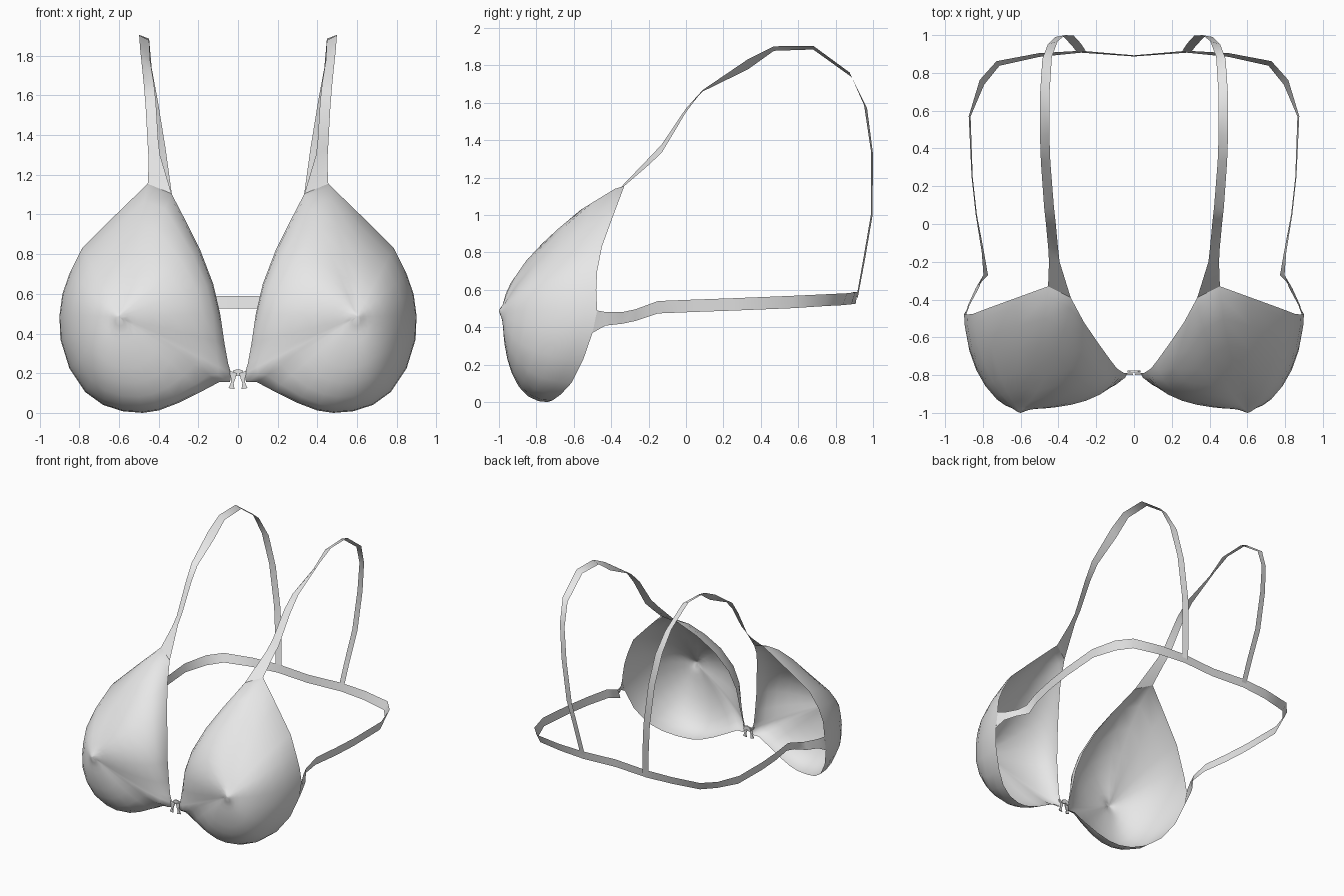
import bpy, bmesh, math
from mathutils import Vector

grey = bpy.data.materials.new("light_grey_fabric")
grey.diffuse_color = (0.8, 0.8, 0.8, 1)


def make(name, verts, faces, angle=180):
    """Mesh object mirrored across x = 0."""
    me = bpy.data.meshes.new(name)
    me.from_pydata([tuple(v) for v in verts], [], faces)
    me.materials.append(grey)
    bm = bmesh.new()
    bm.from_mesh(me)
    bmesh.ops.recalc_face_normals(bm, faces=bm.faces)
    bm.to_mesh(me)
    bm.free()
    ob = bpy.data.objects.new(name, me)
    bpy.context.collection.objects.link(ob)
    mod = ob.modifiers.new("mirror", 'MIRROR')
    mod.use_clip = True
    bpy.ops.object.select_all(action='DESELECT')
    ob.select_set(True)
    bpy.context.view_layer.objects.active = ob
    bpy.ops.object.shade_smooth_by_angle(angle=math.radians(angle))
    return ob


def strip(name, rows):
    """Flat ribbon: each row is a centre and a half-width vector."""
    verts = []
    for x, y, z, a, b, c in rows:
        p, w = Vector((x, y, z)), Vector((a, b, c))
        verts += [p - w, p + w]
    faces = [(2*i, 2*i+1, 2*i+3, 2*i+2) for i in range(len(rows) - 1)]
    return make(name, verts, faces, 70)


# Cup: open shell swept from the rim to the apex with a bulged profile
rim = [(.335, -.39, 1.105), (.265, -.52, .97), (.19, -.63, .82), (.125, -.72, .65),
       (.09, -.765, .50), (.068, -.78, .35), (.05, -.79, .25), (.035, -.79, .20),
       (.04, -.79, .155), (.095, -.79, .155), (.18, -.785, .11), (.30, -.77, .05),
       (.40, -.755, .012), (.48, -.74, .0), (.58, -.715, .008), (.68, -.67, .04),
       (.77, -.61, .105), (.85, -.55, .225), (.895, -.50, .37), (.90, -.475, .49),
       (.885, -.48, .60), (.85, -.475, .70), (.785, -.45, .83), (.62, -.39, .995),
       (.455, -.33, 1.155)]
apex = Vector((.60, -.98, .485))
levels = [.04, .08, .13, .2, .32, .45, .6, .75, .9, 1.0]
verts, n = [apex + Vector((0, -.02, 0))], len(rim)
for t in levels:
    for b in rim:
        b = Vector(b)
        dx, dz = b.x - apex.x, b.z - apex.z
        length = math.hypot(dx, dz)
        up, out = max(0, dz / length), max(0, dx / length)
        corner = math.atan2(-dz, -dx) - .5      # angle from the clasp corner
        p = 2.4 - up * up - .6 * out * out - .7 * math.exp(-(corner / .3) ** 2)
        r = math.sin(t * math.pi / 2) ** (2 / p)
        h = max(0, math.cos(t * math.pi / 2)) ** (2 / p)
        # long rays are rounded off near the apex so no ridge forms
        s = r * (min(length, .47) + max(0, length - .47) * r) / length
        bump = .02 * math.exp(-(s * length / .035) ** 2)
        verts.append((apex.x + dx * s, b.y + (apex.y - b.y) * h - bump, apex.z + dz * s))
faces = [(0, 1 + i, 1 + (i + 1) % n) for i in range(n)]
for k in range(len(levels) - 1):
    s = 1 + k * n
    for i in range(n):
        j = (i + 1) % n
        faces.append((s + i, s + j, s + n + j, s + n + i))
make("cup", verts, faces)

# Shoulder strap: over the shoulder and down to the back band
strip("shoulder_strap", [
    (.395, -.36, 1.13, .06, .03, .025), (.422, -.20, 1.285, .028, .0, -.018),
    (.428, -.13, 1.355, .026, 0, -.022), (.44, .0, 1.56, .026, 0, -.010),
    (.45, .09, 1.665, .026, 0, .004), (.468, .33, 1.805, .025, 0, .027),
    (.473, .47, 1.89, .025, 0, .012), (.473, .68, 1.895, .025, 0, .01),
    (.46, .88, 1.75, .025, -.005, .012), (.43, .96, 1.58, .026, -.008, .008),
    (.39, .995, 1.33, .026, -.005, .005), (.345, .993, 1.0, .026, -.004, .004),
    (.305, .95, .75, .025, -.004, .004), (.28, .915, .56, .024, -.003, .003)])

# Band: from the cup's side round to the middle of the back
strip("back_band", [
    (.897, -.488, .43, .002, .012, .06), (.875, -.43, .445, -.004, 0, .036),
    (.83, -.34, .45, -.008, 0, .031), (.785, -.27, .465, .012, 0, .031),
    (.80, -.15, .507, .006, 0, .033), (.835, .05, .515, .003, 0, .033),
    (.857, .25, .522, .003, 0, .033), (.87, .57, .535, .005, 0, .033),
    (.805, .75, .545, .012, .012, .032), (.72, .85, .55, .008, .012, .032),
    (.50, .895, .555, 0, .010, .032), (.28, .912, .557, 0, .005, .032),
    (0, .89, .557, 0, .003, .032)])


# Front clasp: small interlocking zigzag plates
def plate(name, outline, y0, y1):
    m = len(outline)
    v = [(x, y, z) for y in (y0, y1) for x, z in outline]
    f = [tuple(range(m)), tuple(range(2 * m - 1, m - 1, -1))]
    f += [(i, (i + 1) % m, m + (i + 1) % m, m + i) for i in range(m)]
    make(name, v, f, 20)


plate("clasp_hook", [(.014, .17), (.006, .20), (.05, .215), (.038, .19),
                     (.034, .155), (.048, .125), (.018, .12), (.022, .15)], -.80, -.792)
plate("clasp_loop", [(.0, .19), (.0, .22), (.022, .215), (.035, .19),
                     (.02, .18)], -.785, -.775)
